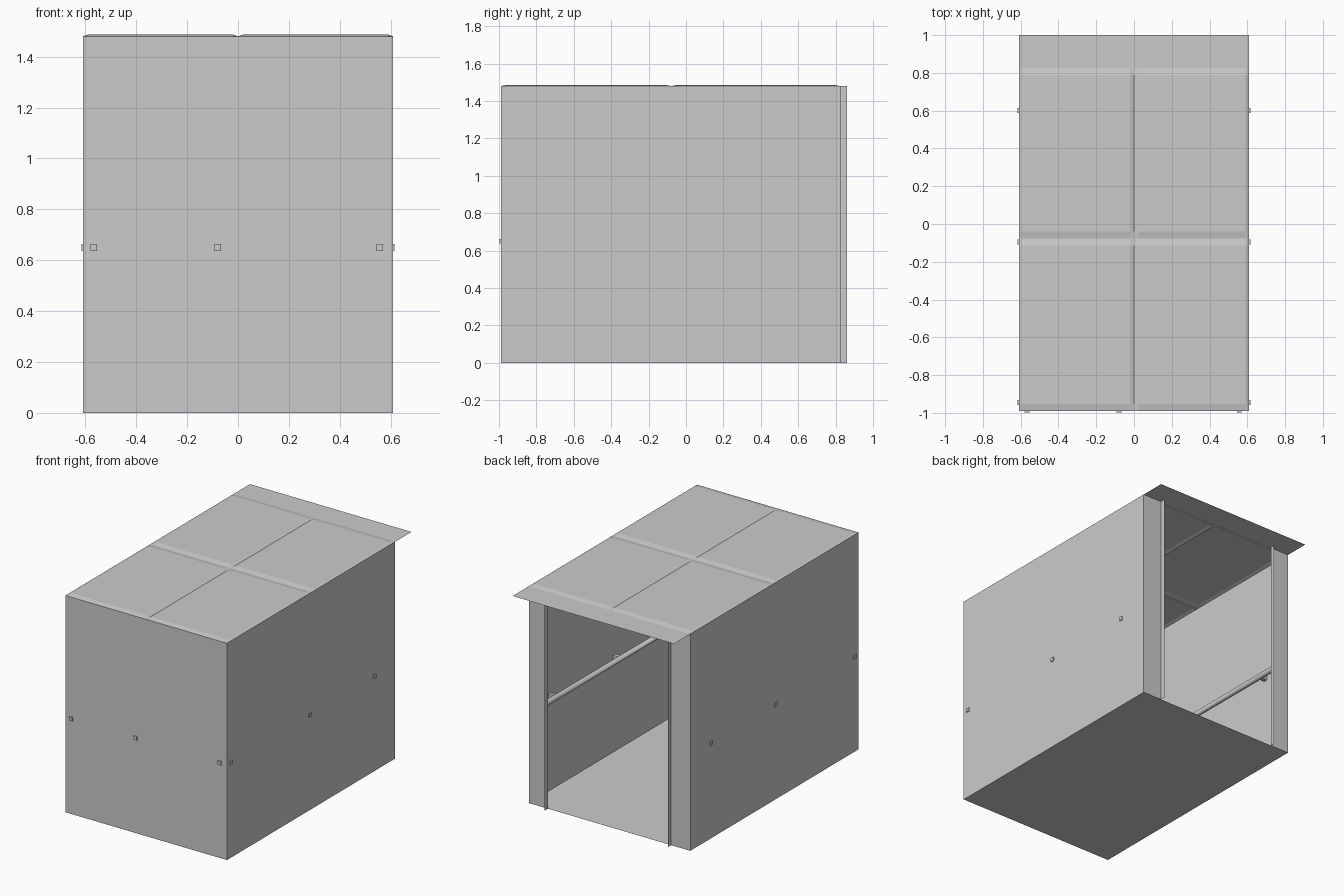
import bpy, bmesh

if "Cube" in bpy.data.objects:
    bpy.data.objects.remove(bpy.data.objects["Cube"])

GREY = (0.6, 0.6, 0.6, 1)
mat = bpy.data.materials.new("light_grey")
mat.use_nodes = True
mat.diffuse_color = GREY
mat.node_tree.nodes["Principled BSDF"].inputs["Base Color"].default_value = GREY

W, FRONT, BACK, H = 0.61, -0.99, 0.825, 1.48   # half width, wall planes, height
JAMB = 0.465                                   # half width of the doorway
RAIL_X, RAIL_Y, RAIL_Z = 0.56, -0.945, 0.65


def finish(name, bm):
    mesh = bpy.data.meshes.new(name)
    bm.to_mesh(mesh)
    bm.free()
    mesh.materials.append(mat)
    obj = bpy.data.objects.new(name, mesh)
    bpy.context.collection.objects.link(obj)
    return obj


def sheet(name, corners):
    bm = bmesh.new()
    bm.faces.new([bm.verts.new(c) for c in corners])
    return finish(name, bm)


def upright(name, a, b):
    """Vertical panel between two floor points."""
    return sheet(name, [(*a, 0), (*b, 0), (*b, H), (*a, H)])


def box(name, low, high):
    bm = bmesh.new()
    bmesh.ops.create_cube(bm, size=1)
    for v in bm.verts:
        v.co = [(l + h) / 2 + c * (h - l) for l, h, c in zip(low, high, v.co)]
    return finish(name, bm)


# Floor and solid walls
sheet("floor", [(-W, BACK, 0), (W, BACK, 0), (W, FRONT, 0), (-W, FRONT, 0)])
upright("front_wall", (-W, FRONT), (W, FRONT))
upright("left_wall", (W, FRONT), (W, BACK))
upright("right_wall", (-W, BACK), (-W, FRONT))

# Doorway posts with their projecting returns
upright("left_door_post", (W, BACK), (JAMB, BACK))
upright("right_door_post", (-JAMB, BACK), (-W, BACK))
upright("left_door_return", (JAMB, BACK), (JAMB, 0.86))
upright("right_door_return", (-JAMB, 0.86), (-JAMB, BACK))

# Roof sheet with four shallow raised panels and a flat overhang
mid = -0.078
bx, by = 0.02, 0.037
xs = [-W, -W + bx, -bx, 0, bx, W - bx, W]
ys = [FRONT, FRONT + by, mid - by, mid, mid + by, BACK - by, BACK, 1]
bm = bmesh.new()
grid = [[bm.verts.new((x, y, H + 0.007 * (i % 3 > 0 and j % 3 > 0 and j < 6)))
         for i, x in enumerate(xs)] for j, y in enumerate(ys)]
for r0, r1 in zip(grid, grid[1:]):
    for i in range(len(xs) - 1):
        bm.faces.new((r0[i], r0[i + 1], r1[i + 1], r1[i]))
finish("roof", bm)

# Handrail running round three walls
curve = bpy.data.curves.new("handrail", "CURVE")
curve.dimensions = "3D"
curve.bevel_depth = 0.02
curve.bevel_resolution = 3
curve.use_fill_caps = True
spline = curve.splines.new("POLY")
path = [(-RAIL_X, 0.8), (-RAIL_X, RAIL_Y), (RAIL_X, RAIL_Y), (RAIL_X, 0.8)]
spline.points.add(len(path) - 1)
for p, (x, y) in zip(spline.points, path):
    p.co = (x, y, RAIL_Z, 1)
curve.materials.append(mat)
bpy.context.collection.objects.link(bpy.data.objects.new("handrail", curve))

# Rail brackets passing through the walls
R = 0.013
for k, y in enumerate((0.6, -0.095, RAIL_Y)):
    for side, s in (("left", 1), ("right", -1)):
        a, b = sorted((s * RAIL_X, s * (W + 0.006)))
        box(f"{side}_bracket_{k + 1}", (a, y - R, RAIL_Z - R), (b, y + R, RAIL_Z + R))
for k, x in enumerate((-0.567, -0.08, 0.557)):
    box(f"front_bracket_{k + 1}", (x - R, FRONT - 0.007, RAIL_Z - R),
        (x + R, RAIL_Y, RAIL_Z + R))
